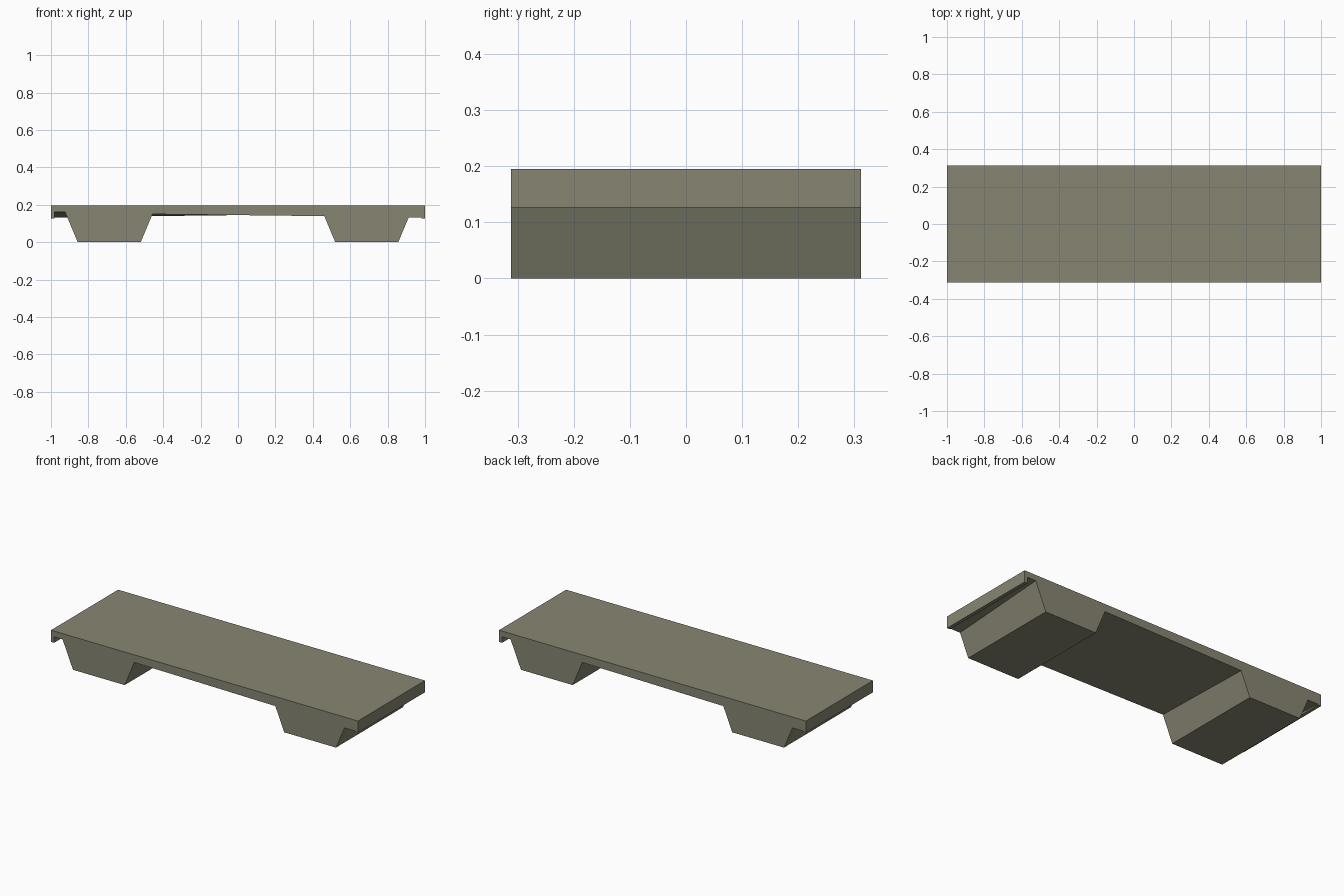
import bpy
import bmesh

if "Cube" in bpy.data.objects:
    bpy.data.objects.remove(bpy.data.objects["Cube"])

HALF_WIDTH = 0.312
TOP = 0.195
LIP = 0.126
SLOPE = 0.42  # sideways run of the rib walls per unit of height


def half_profile(side, slot, middle):
    """Underside of one half, from the outer lip to the mid span."""
    points = [
        (1.0, TOP), (1.0, LIP), (0.98, LIP), (0.98, slot),
        (0.857 + SLOPE * slot, slot), (0.857, 0),
        (0.52, 0), (0.52 - SLOPE * middle, middle),
    ]
    return [(side * x, z) for x, z in points]


# The end slot and the mid span twist along the depth of the slab
deep = dict(slot=0.161, middle=0.15)
shallow = dict(slot=0.131, middle=0.139)
front = half_profile(-1, **deep) + half_profile(1, **shallow)[::-1]
back = half_profile(-1, **shallow) + half_profile(1, **deep)[::-1]

# Concrete slab with two tapered ribs, lofted from front to back
bm = bmesh.new()
rings = [[bm.verts.new((x, y, z)) for x, z in profile]
         for profile, y in ((front, -HALF_WIDTH), (back, HALF_WIDTH))]
bm.faces.new(rings[0])
bm.faces.new(rings[1][::-1])
count = len(front)
for i in range(count):
    j = (i + 1) % count
    bm.faces.new((rings[0][i], rings[1][i], rings[1][j], rings[0][j]))
bmesh.ops.recalc_face_normals(bm, faces=bm.faces)

mesh = bpy.data.meshes.new("ribbed_slab")
bm.to_mesh(mesh)
bm.free()
slab = bpy.data.objects.new("ribbed_slab", mesh)
bpy.context.collection.objects.link(slab)

# Single olive grey colour
colour = (0.242, 0.238, 0.171, 1)
material = bpy.data.materials.new("olive_grey")
material.use_nodes = True
material.diffuse_color = colour
material.node_tree.nodes["Principled BSDF"].inputs["Base Color"].default_value = colour
mesh.materials.append(material)
